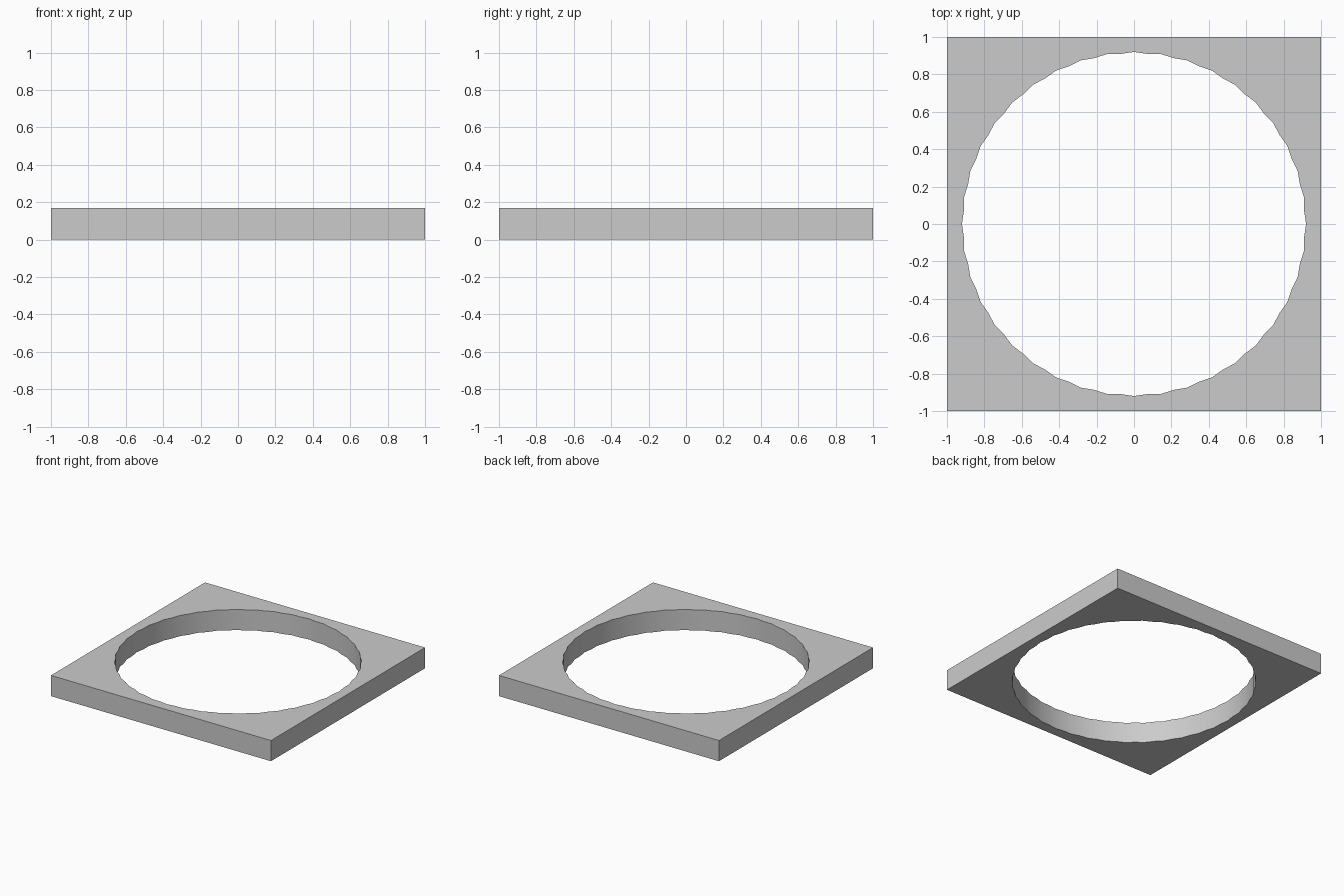
import bpy, bmesh
from math import cos, sin, tau, radians

if "Cube" in bpy.data.objects:
    bpy.data.objects.remove(bpy.data.objects["Cube"])

HEIGHT = 0.17
STEPS = 80                      # 40 scallops, outer and inner points alternate
R_OUT, R_IN = 0.92, 0.912


def hole_point(i):
    r = R_IN if i % 2 else R_OUT
    return r * cos(tau * i / STEPS), r * sin(tau * i / STEPS)


def square_point(i):
    c, s = cos(tau * i / STEPS), sin(tau * i / STEPS)
    m = max(abs(c), abs(s))
    return c / m, s / m


bm = bmesh.new()


def loop(point, z):
    return [bm.verts.new((*point(i), z)) for i in range(STEPS)]


# Closed cross-section: outer bottom, outer top, hole top, hole bottom
rings = [loop(square_point, 0), loop(square_point, HEIGHT),
         loop(hole_point, HEIGHT), loop(hole_point, 0)]
for k in range(4):
    a, b = rings[k], rings[(k + 1) % 4]
    for i in range(STEPS):
        j = (i + 1) % STEPS
        bm.faces.new((a[i], a[j], b[j], b[i]))
bmesh.ops.recalc_face_normals(bm, faces=bm.faces)

# Square plate with round opening
mesh = bpy.data.meshes.new("square_frame")
bm.to_mesh(mesh)
bm.free()
frame = bpy.data.objects.new("square_frame", mesh)
bpy.context.collection.objects.link(frame)

# Smooth hole wall, sharp rims and corners
bpy.context.view_layer.objects.active = frame
frame.select_set(True)
bpy.ops.object.shade_smooth_by_angle(angle=radians(30))
